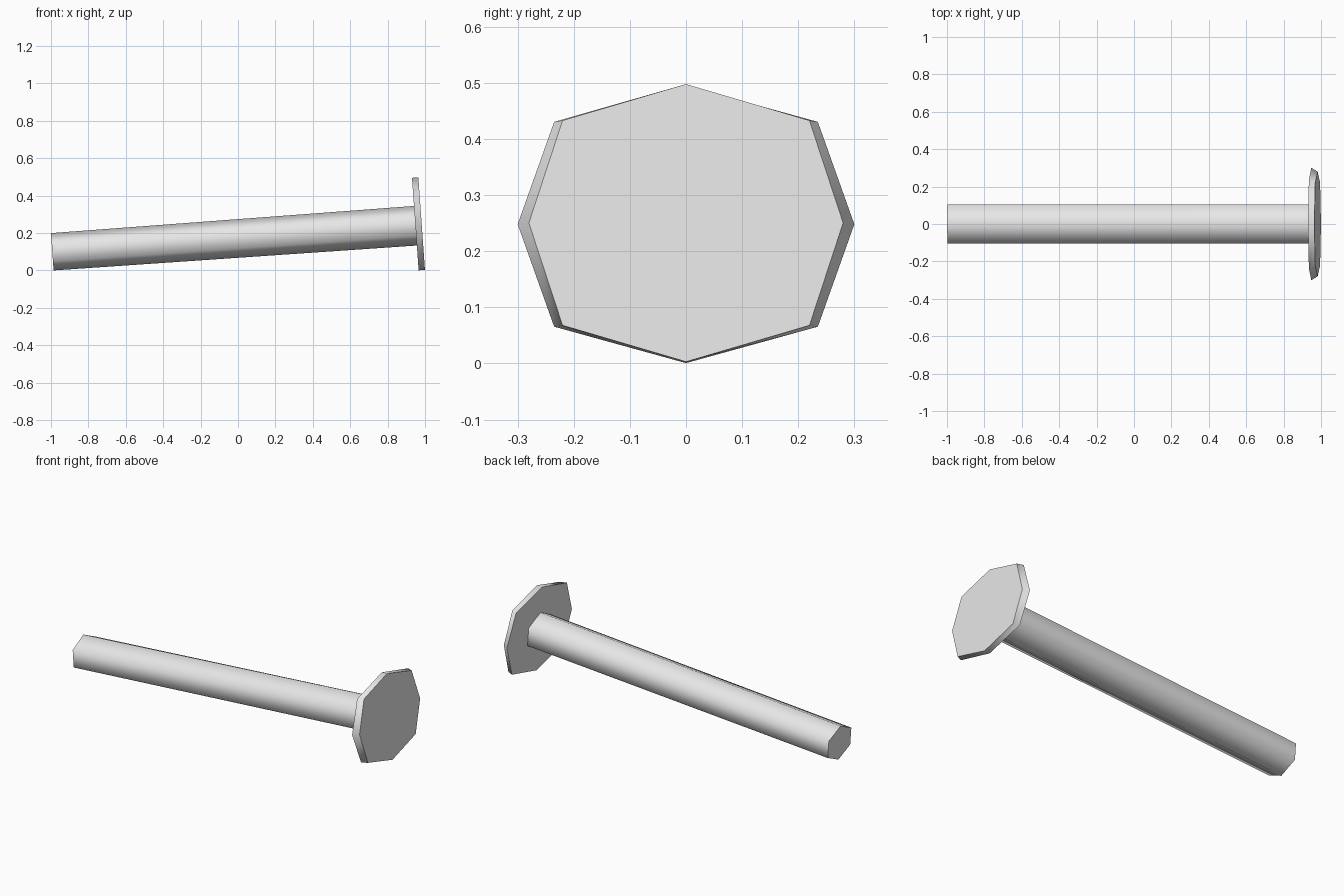
import bpy
import bmesh
import math
from mathutils import Matrix, Vector

cube = bpy.data.objects.get("Cube")
if cube:
    bpy.data.objects.remove(cube, do_unlink=True)

TILT = math.radians(4.1)

grey = bpy.data.materials.new("light grey")
grey.use_nodes = True
grey.diffuse_color = (0.8, 0.8, 0.8, 1)
grey.node_tree.nodes["Principled BSDF"].inputs["Base Color"].default_value = (0.8, 0.8, 0.8, 1)


def loft(name, start, end, length, location):
    """Prism along x between two (y, z) outlines: smooth sides, flat sharp caps."""
    bm = bmesh.new()
    a = [bm.verts.new((0, y, z)) for y, z in start]
    b = [bm.verts.new((length, y, z)) for y, z in end]
    n = len(a)
    for i in range(n):
        j = (i + 1) % n
        bm.faces.new((a[i], a[j], b[j], b[i])).smooth = True
    for cap in (bm.faces.new(a[::-1]), bm.faces.new(b)):
        for edge in cap.edges:
            edge.smooth = False
    bmesh.ops.recalc_face_normals(bm, faces=bm.faces)
    bm.transform(Matrix.Translation(Vector(location)) @ Matrix.Rotation(-TILT, 4, "Y"))
    mesh = bpy.data.meshes.new(name)
    bm.to_mesh(mesh)
    bm.free()
    mesh.materials.append(grey)
    obj = bpy.data.objects.new(name, mesh)
    bpy.context.collection.objects.link(obj)
    return obj


def hexagon(half_height):
    """Hexagon with a corner on top, stretched sideways."""
    return [(0.12 * math.sin(k * math.pi / 3), half_height * math.cos(k * math.pi / 3))
            for k in range(6)]


def octagon(side, shoulder):
    """Wide octagon with a corner on top."""
    top, mid = 0.248, 0.183
    return [(0, top), (shoulder, mid), (side, 0), (shoulder, -mid),
            (0, -top), (-shoulder, -mid), (-side, 0), (-shoulder, mid)]


# Long shaft, slightly taller where it meets the head
loft("shaft", hexagon(0.1), hexagon(0.106), 1.947, (-0.993, 0, 0.1))

# Flat head plate, narrowing towards its outer face
loft("head", octagon(0.3, 0.235), octagon(0.28, 0.22), 0.034, (0.948, 0, 0.248))
